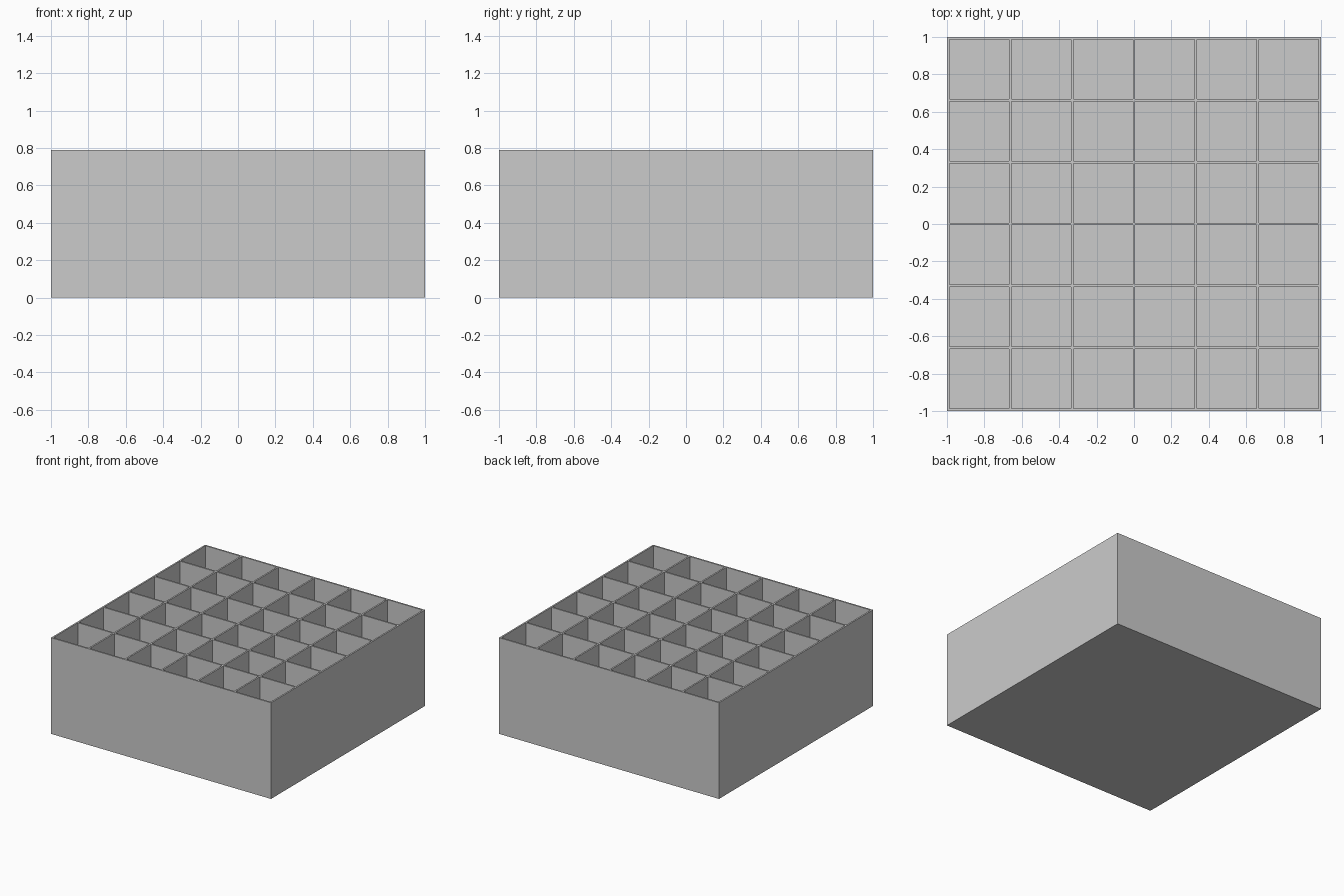
import bpy, bmesh

if "Cube" in bpy.data.objects:
    bpy.data.objects.remove(bpy.data.objects["Cube"])

CELLS = 6        # compartments per side
WALL = 0.013     # wall and divider thickness
FLOOR = 0.013    # floor thickness
HEIGHT = 0.79
PITCH = (2 - WALL) / CELLS

grey = bpy.data.materials.new("plain grey")
grey.diffuse_color = (0.6, 0.6, 0.6, 1)
grey.use_nodes = True
grey.node_tree.nodes["Principled BSDF"].inputs["Base Color"].default_value = grey.diffuse_color

# Both edges of every wall along one axis
lines = [-1 + i * PITCH + e for i in range(CELLS + 1) for e in (0, WALL)]
n = len(lines)

bm = bmesh.new()

# Rim and divider tops, with the compartment openings dropped to the floor
rim = [[bm.verts.new((x, y, HEIGHT)) for y in lines] for x in lines]
openings = []
for i in range(n - 1):
    for j in range(n - 1):
        face = bm.faces.new((rim[i][j], rim[i + 1][j], rim[i + 1][j + 1], rim[i][j + 1]))
        if i % 2 and j % 2:
            openings.append(face)
border = [e for e in bm.edges if e.is_boundary]
for face in openings:
    floor = bmesh.ops.extrude_discrete_faces(bm, faces=[face])["faces"][0]
    for v in floor.verts:
        v.co.z = FLOOR

# Outer walls and underside
skirt = bmesh.ops.extrude_edge_only(bm, edges=border)["geom"]
for v in skirt:
    if isinstance(v, bmesh.types.BMVert):
        v.co.z = 0
bmesh.ops.contextual_create(bm, geom=[e for e in skirt if isinstance(e, bmesh.types.BMEdge)
                                      and all(v.co.z == 0 for v in e.verts)])
bmesh.ops.recalc_face_normals(bm, faces=bm.faces)

mesh = bpy.data.meshes.new("compartment_box")
bm.to_mesh(mesh)
bm.free()
mesh.materials.append(grey)
box = bpy.data.objects.new("compartment_box", mesh)
bpy.context.collection.objects.link(box)
